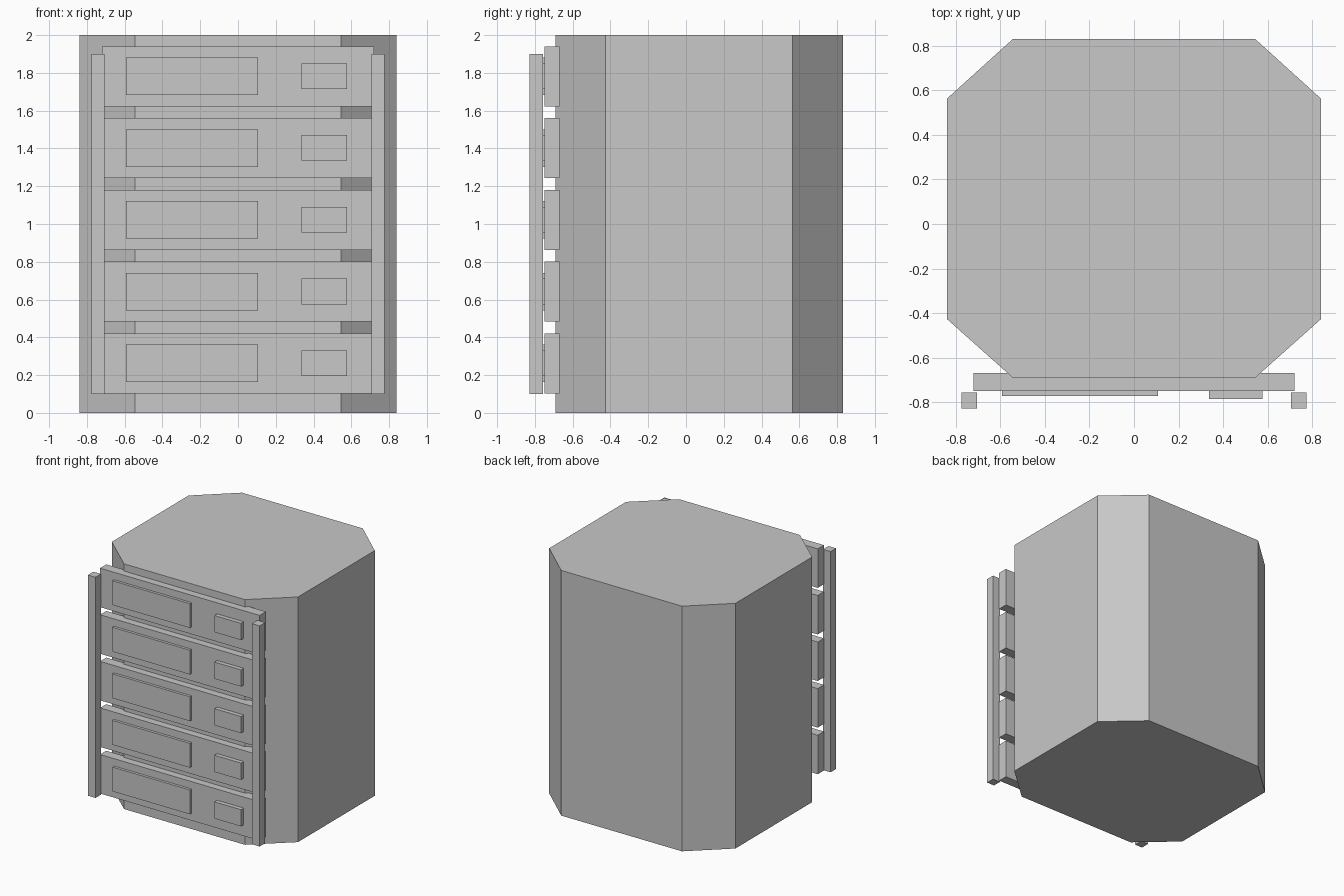
import bpy
import bmesh

if "Cube" in bpy.data.objects:
    bpy.data.objects.remove(bpy.data.objects["Cube"])

grey = bpy.data.materials.new("plain grey")
grey.diffuse_color = (0.58, 0.58, 0.58, 1.0)
grey.use_nodes = True
grey.node_tree.nodes["Principled BSDF"].inputs["Base Color"].default_value = grey.diffuse_color


def add_object(name, bm):
    bmesh.ops.recalc_face_normals(bm, faces=bm.faces)
    mesh = bpy.data.meshes.new(name)
    bm.to_mesh(mesh)
    bm.free()
    mesh.materials.append(grey)
    obj = bpy.data.objects.new(name, mesh)
    bpy.context.collection.objects.link(obj)
    return obj


def box(name, x, y, z):
    """Axis-aligned box from (min, max) pairs."""
    bm = bmesh.new()
    bmesh.ops.create_cube(bm, size=1.0)
    for v in bm.verts:
        v.co = [lo + (c + 0.5) * (hi - lo) for c, (lo, hi) in zip(v.co, (x, y, z))]
    return add_object(name, bm)


def prism(name, outline, height):
    """Upright prism from a plan outline."""
    bm = bmesh.new()
    base = bm.faces.new([bm.verts.new((x, y, 0)) for x, y in outline])
    top = bmesh.ops.extrude_face_region(bm, geom=[base], use_keep_orig=True)
    verts = [g for g in top["geom"] if isinstance(g, bmesh.types.BMVert)]
    bmesh.ops.translate(bm, verts=verts, vec=(0, 0, height))
    return add_object(name, bm)


# Main cabinet: box plan with four cut corners
half = [(0.545, -0.69), (0.84, -0.427), (0.84, 0.563), (0.545, 0.83)]
prism("cabinet_body", half + [(-x, y) for x, y in reversed(half)], 2.0)

# Five front drawers, each with a wide label plate and a small latch
for i in range(5):
    z = 0.103 + 0.38 * i
    box(f"drawer_{i + 1}", (-0.72, 0.72), (-0.75, -0.67), (z, z + 0.318))
    box(f"label_plate_{i + 1}", (-0.593, 0.107), (-0.772, -0.745), (z + 0.06, z + 0.258))
    box(f"latch_{i + 1}", (0.337, 0.577), (-0.785, -0.745), (z + 0.092, z + 0.228))

# Upright rails in front of the drawer ends
for side, x in (("left", (-0.775, -0.706)), ("right", (0.706, 0.775))):
    box(f"{side}_rail", x, (-0.828, -0.757), (0.10, 1.90))
